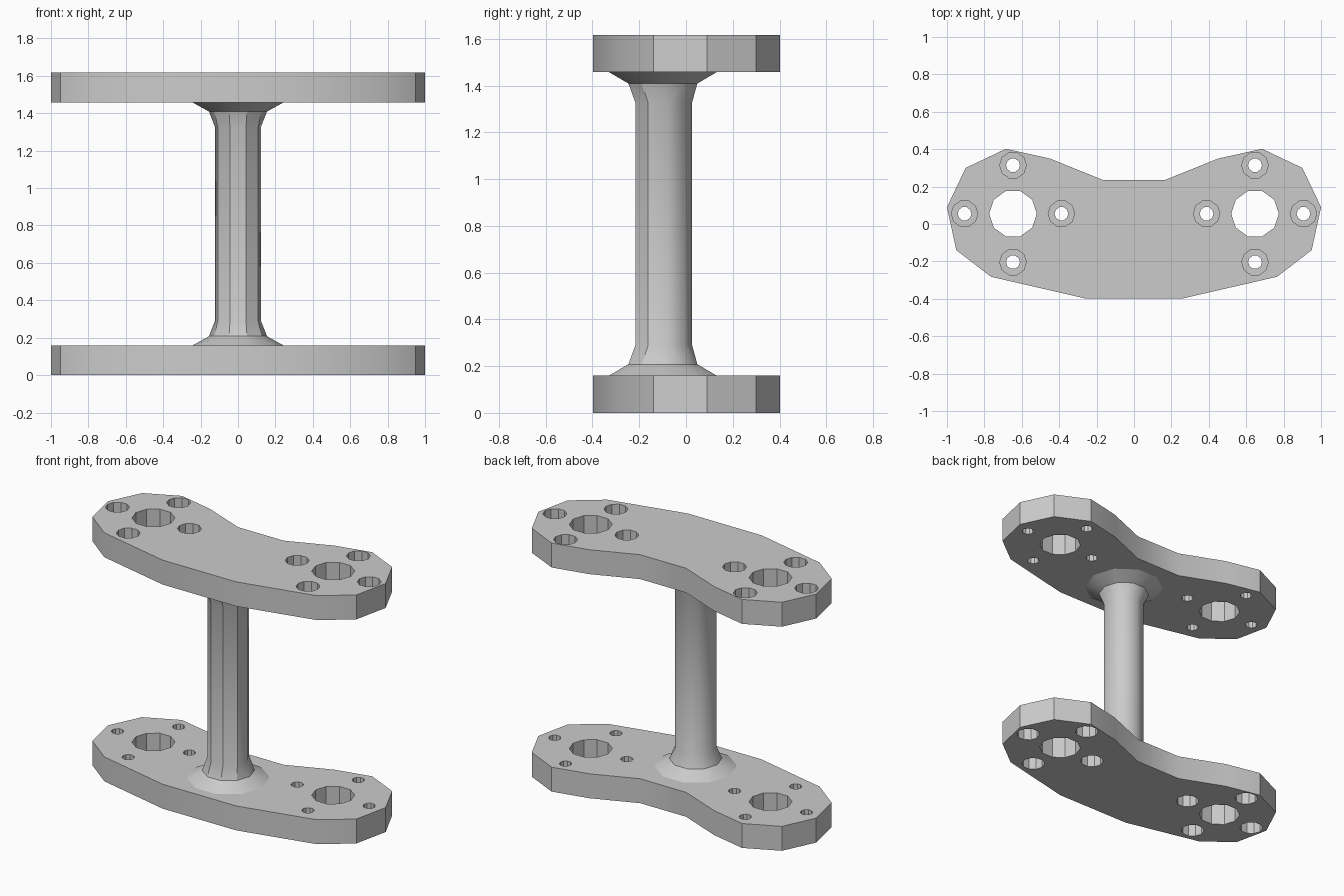
import bpy, bmesh, math
from mathutils import Vector

cube = bpy.data.objects.get("Cube")
if cube:
    bpy.data.objects.remove(cube, do_unlink=True)

HEIGHT, THICK = 1.617, 0.159
COLUMN_Y = -0.099

grey = bpy.data.materials.new("plain_grey")
grey.use_nodes = True
grey.diffuse_color = (0.6, 0.6, 0.6, 1)
grey.node_tree.nodes["Principled BSDF"].inputs["Base Color"].default_value = grey.diffuse_color


def add_object(name, bm):
    bmesh.ops.recalc_face_normals(bm, faces=bm.faces)
    mesh = bpy.data.meshes.new(name)
    bm.to_mesh(mesh)
    bm.free()
    mesh.materials.append(grey)
    obj = bpy.data.objects.new(name, mesh)
    bpy.context.collection.objects.link(obj)
    return obj


def smooth(obj):
    bpy.ops.object.select_all(action='DESELECT')
    obj.select_set(True)
    bpy.context.view_layer.objects.active = obj
    bpy.ops.object.shade_smooth_by_angle(angle=math.radians(30))


def ring(bm, x, y, z, radius, sides):
    # Polygon ring with a flat side facing the front
    verts = []
    for i in range(sides):
        a = -math.pi / 2 + math.tau * (i + 0.5) / sides
        verts.append(bm.verts.new((x + radius * math.cos(a), y + radius * math.sin(a), z)))
    return verts


def stepped_pin(bm, x, y, steps, sides=10):
    # Closed solid through (z, radius) steps, used to cut a hole
    loops = [ring(bm, x, y, z, r, sides) for z, r in steps]
    for a, b in zip(loops, loops[1:]):
        for i in range(sides):
            j = (i + 1) % sides
            bm.faces.new((a[i], a[j], b[j], b[i]))
    bm.faces.new(loops[0])
    bm.faces.new(loops[-1])


# Right half of the kidney-shaped plate outline, back to front
HALF = [(0.165, 0.235), (0.45, 0.35), (0.685, 0.402), (0.90, 0.30),
        (1.0, 0.09), (0.95, -0.14), (0.765, -0.282), (0.265, -0.397)]
OUTLINE = HALF + [(-x, y) for x, y in reversed(HALF)]


def plate(name, inner, outer):
    # Slab
    bm = bmesh.new()
    face = bm.faces.new([bm.verts.new((x, y, inner)) for x, y in OUTLINE])
    out = bmesh.ops.extrude_face_region(bm, geom=[face])["geom"]
    bmesh.ops.translate(bm, vec=Vector((0, 0, outer - inner)),
                        verts=[v for v in out if isinstance(v, bmesh.types.BMVert)])
    slab = add_object(name, bm)

    # Large bores, each with four counterbored screw holes
    d = 1 if outer > inner else -1
    bm = bmesh.new()
    floor = outer - d * 0.1
    for cx in (-0.647, 0.647):
        stepped_pin(bm, cx, 0.055, [(inner - d * 0.1, 0.127), (outer + d * 0.1, 0.127)])
        for dx, dy in ((1, 0), (-1, 0), (0, 1), (0, -1)):
            stepped_pin(bm, cx + dx * 0.259, 0.055 + dy * 0.259,
                        [(inner - d * 0.1, 0.037), (floor, 0.037),
                         (floor, 0.071), (outer + d * 0.1, 0.071)])
    cutter = add_object(name + "_cutter", bm)
    cutter.hide_render = True

    mod = slab.modifiers.new("holes", 'BOOLEAN')
    mod.operation = 'DIFFERENCE'
    mod.solver = 'EXACT'
    mod.object = cutter
    bpy.ops.object.select_all(action='DESELECT')
    slab.select_set(True)
    bpy.context.view_layer.objects.active = slab
    bpy.ops.object.modifier_apply(modifier=mod.name)
    bpy.data.objects.remove(cutter, do_unlink=True)
    smooth(slab)


plate("lower_plate", THICK, 0)
plate("upper_plate", HEIGHT - THICK, HEIGHT)

# Column: nine-sided shaft with two-stage flares at both ends
flare = [(THICK, 0.243, 10), (0.208, 0.155, 10), (0.29, 0.125, 9)]
profile = flare + [(HEIGHT - z, r, n) for z, r, n in reversed(flare)]
bm = bmesh.new()
for lower, upper in zip(profile, profile[1:]):
    verts = [v for z, r, n in (lower, upper) for v in ring(bm, 0, COLUMN_Y, z, r, n)]
    bmesh.ops.convex_hull(bm, input=verts)
caps = [f for f in bm.faces if abs(f.normal.z) > 0.99 or
        max(v.co.z for v in f.verts) - min(v.co.z for v in f.verts) < 1e-4]
bmesh.ops.delete(bm, geom=caps, context='FACES')
bmesh.ops.remove_doubles(bm, verts=bm.verts, dist=1e-4)
smooth(add_object("column", bm))
